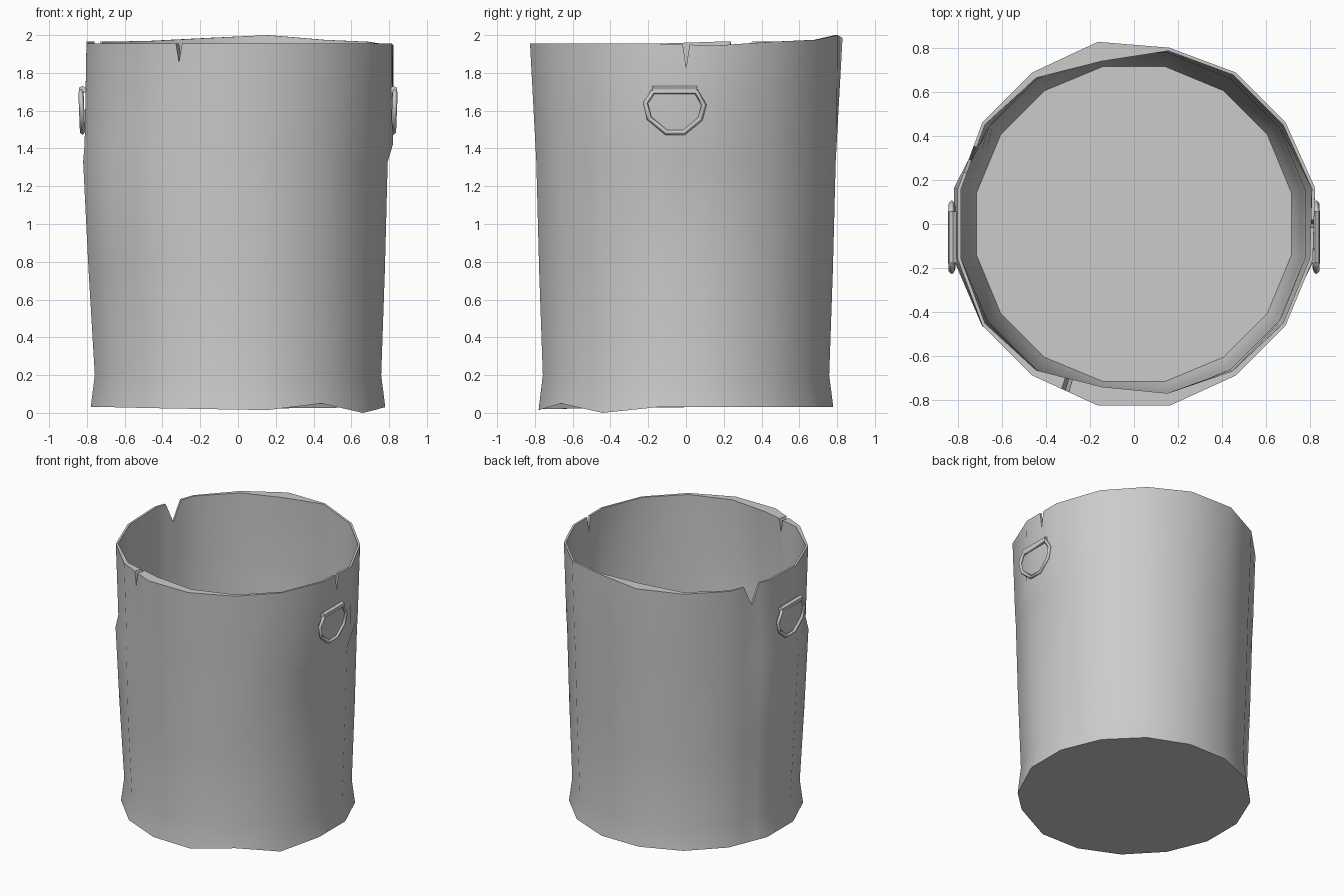
import bpy, bmesh, math
from mathutils import Vector

if "Cube" in bpy.data.objects:
    bpy.data.objects.remove(bpy.data.objects["Cube"])

N = 16
NOTCHES = [(6.55, 0.2, 0.15), (10.5, 0.055, 0.10), (15.5, 0.055, 0.12)]  # position, half width, depth


def ring(radius, z, r_edit={}, z_edit={}):
    """16-sided ring with individual dents."""
    pts = []
    for i in range(N):
        a = math.radians(11.25 + 22.5 * i)
        r = r_edit.get(i, radius)
        pts.append(Vector((r * math.cos(a), r * math.sin(a), z_edit.get(i, z))))
    return pts


def at(pts, t):
    i = int(t)
    return pts[i % N].lerp(pts[(i + 1) % N], t - i)


def inset(pts, d):
    return [Vector((p.x * (1 - d / p.xy.length), p.y * (1 - d / p.xy.length), p.z)) for p in pts]


# Battered outer wall profile, bottom to top
outer = [
    ring(0.795, 0.03, {}, {10: 0.025, 11: 0.02, 12: 0.015, 13: 0.05, 14: 0.0, 15: 0.03}),
    ring(0.773, 0.20),
    ring(0.793, 0.76, {7: 0.807, 8: 0.807, 9: 0.805, 10: 0.80}),
    ring(0.808, 1.33, {7: 0.836, 8: 0.836, 9: 0.832, 10: 0.815}),
    ring(0.813, 1.42, {0: 0.836, 15: 0.836, 7: 0.828, 8: 0.828}),
    ring(0.83, 1.955, {0: 0.84, 3: 0.818, 4: 0.845, 7: 0.818, 8: 0.818, 11: 0.842, 12: 0.842},
         {2: 1.975, 3: 2.0, 4: 1.985, 5: 1.97, 6: 1.965, 7: 1.965, 1: 1.965, 0: 1.945}),
]
# Inner wall with rim folded inward at front and back
inner = [ring(0.73, 0.10)] + [inset(p, 0.015) for p in outer[1:]]
inner[-1] = [p * 1.0 for p in inner[-1]]
for i, r in {4: 0.755, 5: 0.80, 10: 0.80, 11: 0.755, 12: 0.785, 13: 0.805}.items():
    p = inner[-1][i]
    k = r / p.xy.length
    p.x, p.y = p.x * k, p.y * k

# Columns: the 16 corners plus three for each torn notch
cols = [(float(i), 0.0) for i in range(N)]
for t, w, d in NOTCHES:
    cols += [(t - w, 0.0), (t, d), (t + w, 0.0)]
cols.sort()

# Bin body
bm = bmesh.new()
rows = []
profile = outer + inner[::-1]
for k, pts in enumerate(profile):
    row = []
    for t, d in cols:
        p = at(pts, t)
        if k in (len(outer) - 1, len(outer)):
            p = p - Vector((0, 0, d))
        row.append(bm.verts.new(p))
    rows.append(row)
n = len(cols)
for a, b in zip(rows, rows[1:]):
    for j in range(n):
        bm.faces.new((a[j], a[(j + 1) % n], b[(j + 1) % n], b[j]))
bm.faces.new(rows[0][::-1])
bm.faces.new(rows[-1])
bmesh.ops.recalc_face_normals(bm, faces=bm.faces)
me = bpy.data.meshes.new("bin_body")
bm.to_mesh(me)
bm.free()
body = bpy.data.objects.new("bin_body", me)
bpy.context.collection.objects.link(body)


def activate(ob):
    bpy.ops.object.select_all(action='DESELECT')
    ob.select_set(True)
    bpy.context.view_layer.objects.active = ob


activate(body)
bpy.ops.object.shade_smooth_by_angle(angle=math.radians(40))


# D-ring handle on each side
def handle(side, name):
    path = [(-0.175, 1.70), (-0.215, 1.64), (-0.195, 1.56), (-0.105, 1.485),
            (-0.01, 1.485), (0.075, 1.555), (0.095, 1.63), (0.055, 1.70)]
    cu = bpy.data.curves.new(name + "_ring", 'CURVE')
    cu.dimensions = '3D'
    cu.bevel_depth = 0.014
    cu.bevel_resolution = 0
    sp = cu.splines.new('POLY')
    sp.points.add(len(path) - 1)
    for p, (y, z) in zip(sp.points, path):
        p.co = (side * (0.823 + 0.04 * (z - 1.485)), y, z, 1)
    sp.use_cyclic_u = True
    ob = bpy.data.objects.new(name + "_ring", cu)
    bpy.context.collection.objects.link(ob)
    activate(ob)
    bpy.ops.object.convert(target='MESH')
    # Bar holding the ring
    bpy.ops.mesh.primitive_cylinder_add(vertices=6, radius=0.021, depth=0.235,
                                        location=(side * 0.824, -0.06, 1.71),
                                        rotation=(math.pi / 2, 0, 0))
    bpy.context.object.name = name + "_bar"


handle(1, "right_handle")
handle(-1, "left_handle")
